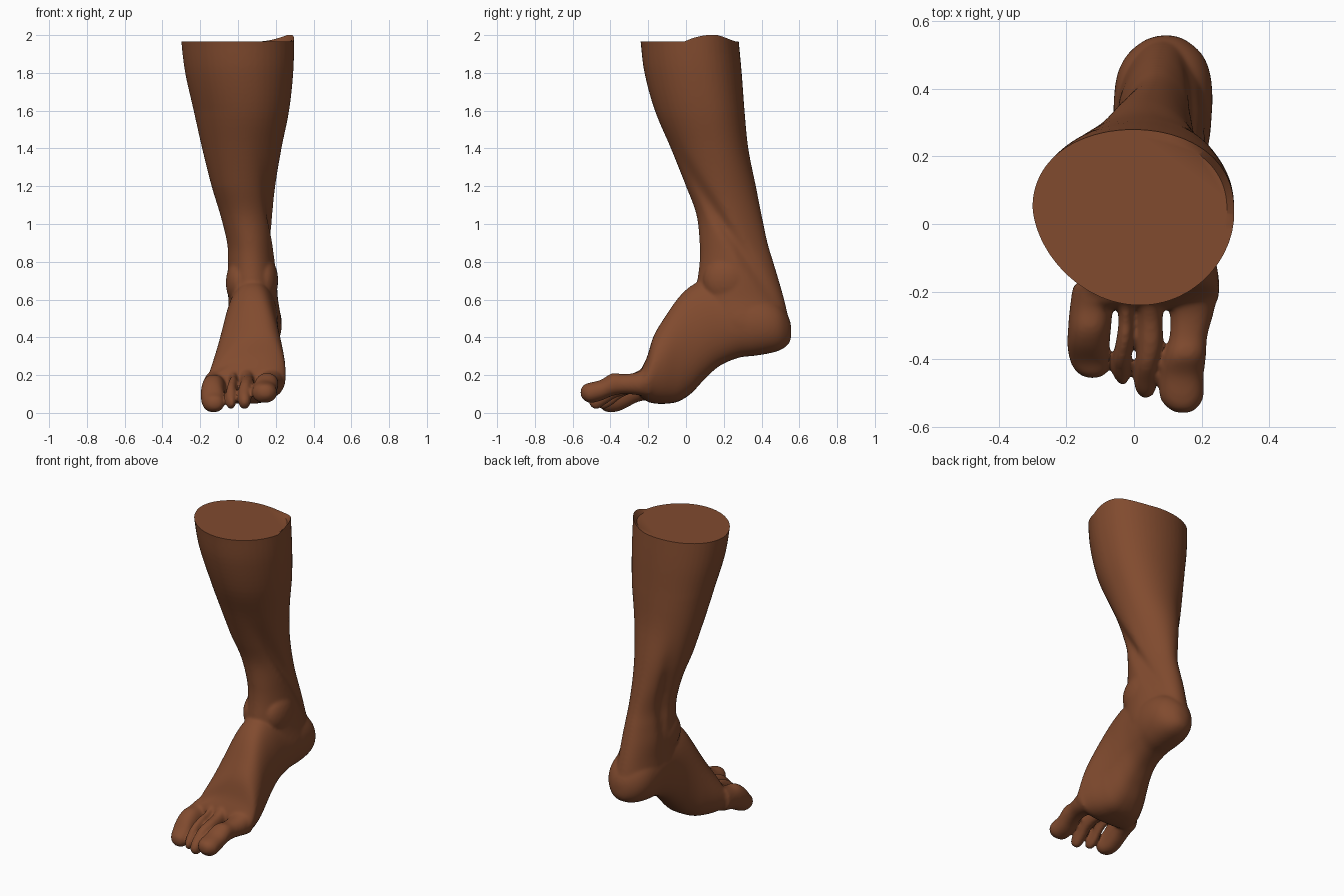
import bpy, bmesh, math
from mathutils import Matrix, Vector

if "Cube" in bpy.data.objects:
    bpy.data.objects.remove(bpy.data.objects["Cube"])

SIDES = 48
bm = bmesh.new()


def smooth_rows(rows, steps=5):
    """Catmull-Rom interpolation between section rows."""
    out = []
    for i in range(len(rows) - 1):
        quad = [rows[max(i - 1, 0)], rows[i], rows[i + 1], rows[min(i + 2, len(rows) - 1)]]
        for s in range(steps):
            t = s / steps
            out.append([0.5 * (2 * b + (c - a) * t + (2 * a - 5 * b + 4 * c - d) * t * t
                               + (3 * b - a - 3 * c + d) * t ** 3) for a, b, c, d in zip(*quad)])
    return out + [list(rows[-1])]


def loft(rows, point):
    """Skin a closed tube; point(row, angle) gives each section vertex."""
    rings = [[bm.verts.new(point(r, 2 * math.pi * k / SIDES)) for k in range(SIDES)]
             for r in smooth_rows(rows)]
    for a, b in zip(rings, rings[1:]):
        for k in range(SIDES):
            j = (k + 1) % SIDES
            bm.faces.new((a[k], a[j], b[j], b[k]))
    bm.faces.new(rings[0][::-1])
    bm.faces.new(rings[-1])


def leg_point(row, ang):
    # horizontal section: z, x0, x1, y0, y1, narrowing toward the back
    z, x0, x1, y0, y1, taper = row
    c, s = math.cos(ang), math.sin(ang)
    x = (x0 + x1) / 2 + (x1 - x0) / 2 * c * (1 - taper * max(s, 0))
    y = (y0 + y1) / 2 + (y1 - y0) / 2 * s
    # upper calf: fuller behind, shin drawn in toward the inner side
    calf = min(1, max(0, (z - 1.2) / 0.4))
    y += calf * 0.03 * c * c
    x += calf * 0.02 * max(0, -s)
    # diagonal calf crease on one side, tendon hollow on the other
    fade = max(0, 1 - abs(z - 0.98) / 0.55)
    crease = 0.2 - (z - 1) * 0.65 if c > 0 else 0.3
    x -= math.copysign(0.026, c) * fade * min(1, 3 * abs(c)) * math.exp(-((y - crease) / 0.04) ** 2)
    return (x, y, z)


def foot_point(row, ang):
    # upright section: y, x0, x1, z0, z1, narrowing upward on the outer side
    y, x0, x1, z0, z1, taper = row
    c, s = math.cos(ang), math.sin(ang)
    h = (s + 1) / 2
    power = 0.85 - (min(0.25, max(0, taper)) if s < 0 else 0)
    x = (x0 + x1) / 2 + (x1 - x0) / 2 * math.copysign(abs(c) ** power, c)
    x += taper * h * h * (x1 - x)
    return (x, y, (z0 + z1) / 2 + (z1 - z0) / 2 * s)


# lower leg down into the heel, left long at the top and trimmed below
loft([(2.06, -.305, .29, -.25, .27, 0), (1.96, -.30, .296, -.24, .28, 0),
      (1.8, -.28, .292, -.22, .295, 0), (1.6, -.235, .27, -.165, .31, 0),
      (1.4, -.19, .23, -.08, .33, 0), (1.2, -.14, .197, 0, .37, .05),
      (1.05, -.095, .184, .055, .40, .12), (.9, -.06, .188, .072, .432, .18),
      (.8, -.057, .195, .072, .462, .15), (.7, -.06, .205, .06, .492, .1),
      (.6, -.055, .212, .05, .52, .04), (.5, -.055, .228, .08, .543, 0),
      (.44, -.045, .225, .12, .552, 0), (.40, -.02, .2, .16, .53, 0)], leg_point)

# heel, arch and ball of the foot
loft([(.557, .075, .115, .40, .46, 0), (.542, .03, .155, .363, .51, 0),
      (.50, -.02, .202, .333, .57, 0), (.44, -.05, .226, .315, .61, 0),
      (.36, -.06, .232, .302, .64, 0), (.28, -.06, .225, .292, .66, 0),
      (.18, -.062, .215, .25, .69, .03), (.10, -.075, .213, .18, .70, .06),
      (.03, -.10, .215, .105, .675, .14), (-.04, -.135, .225, .06, .61, .27),
      (-.11, -.17, .242, .048, .51, .38), (-.17, -.19, .252, .05, .41, .42),
      (-.205, -.192, .252, .06, .30, .32), (-.235, -.185, .243, .08, .235, .1),
      (-.25, -.165, .225, .10, .20, 0)], foot_point)

# big toe, two middle toes, outer toe
toes = [
    [(-.19, .08, .247, .08, .25), (-.26, .105, .236, .095, .215), (-.33, .105, .217, .10, .205),
     (-.39, .09, .213, .09, .21), (-.45, .076, .206, .065, .175), (-.51, .076, .206, .053, .16),
     (-.542, .098, .188, .07, .148), (-.558, .125, .165, .09, .125)],
    [(-.19, .0, .085, .09, .26), (-.28, .01, .085, .10, .21), (-.36, .01, .085, .085, .192),
     (-.42, .003, .074, .05, .17), (-.47, 0, .068, .02, .125), (-.5, .01, .06, .03, .095),
     (-.514, .025, .045, .05, .07)],
    [(-.19, -.055, .0, .09, .25), (-.28, -.046, -.002, .10, .205), (-.34, -.052, -.002, .08, .19),
     (-.40, -.064, -.009, .035, .155), (-.44, -.064, -.01, .02, .11), (-.465, -.05, -.018, .03, .08),
     (-.476, -.04, -.026, .045, .065)],
    [(-.18, -.18, -.05, .07, .23), (-.25, -.19, -.062, .06, .205), (-.31, -.195, -.068, .03, .2),
     (-.36, -.197, -.072, .008, .168), (-.41, -.187, -.07, .004, .112), (-.44, -.167, -.08, .015, .09),
     (-.455, -.14, -.105, .035, .07)]]
for toe in toes:
    loft([r + (0,) for r in toe], foot_point)

# ankle bones
for centre, size in [((.005, .20, .69), (.07, .12, .12)), ((.14, .22, .70), (.073, .13, .13))]:
    bmesh.ops.create_icosphere(bm, subdivisions=3, radius=1,
                               matrix=Matrix.LocRotScale(Vector(centre), None, Vector(size)))

bmesh.ops.recalc_face_normals(bm, faces=bm.faces)
mesh = bpy.data.meshes.new("leg_and_foot")
bm.to_mesh(mesh)
bm.free()
leg = bpy.data.objects.new("leg_and_foot", mesh)
bpy.context.collection.objects.link(leg)

# fuse into one skin
remesh = leg.modifiers.new("fuse", 'REMESH')
remesh.mode = 'VOXEL'
remesh.voxel_size = 0.008
soften = leg.modifiers.new("soften", 'SMOOTH')
soften.factor = 0.5
soften.iterations = 12
bpy.context.view_layer.update()
fused = bpy.data.meshes.new_from_object(leg.evaluated_get(bpy.context.evaluated_depsgraph_get()))
leg.modifiers.clear()
leg.data = fused

# flat cut at the top with a raised lip on one side
bm = bmesh.new()
bm.from_mesh(fused)
bmesh.ops.bisect_plane(bm, geom=bm.verts[:] + bm.edges[:] + bm.faces[:], dist=1e-5,
                       plane_co=(0, 0, 1.965), plane_no=(0, 0, 1), clear_outer=True)
rim = [e for e in bm.edges if e.is_boundary]
new = bmesh.ops.extrude_edge_only(bm, edges=rim)["geom"]
inner = [v for v in new if isinstance(v, bmesh.types.BMVert)]
for v in inner:
    v.co.x *= 0.93
    v.co.y = 0.02 + (v.co.y - 0.02) * 0.93
bmesh.ops.holes_fill(bm, edges=[e for e in new if isinstance(e, bmesh.types.BMEdge)], sides=0)
inner = set(inner)
for v in bm.verts:
    if v.co.z > 1.9 and v not in inner:
        side = min(1, max(0, (v.co.x - 0.1) / 0.16))
        near = max(0, 1 - ((v.co.y - 0.14) / 0.15) ** 2)
        v.co.z += 0.036 * side * near * (v.co.z - 1.9) / 0.065
bmesh.ops.recalc_face_normals(bm, faces=bm.faces)
bm.to_mesh(fused)
bm.free()

skin = bpy.data.materials.new("brown skin")
skin.diffuse_color = (0.22, 0.07, 0.028, 1)
skin.use_nodes = True
skin.node_tree.nodes["Principled BSDF"].inputs["Base Color"].default_value = skin.diffuse_color
fused.materials.clear()
fused.materials.append(skin)

bpy.context.view_layer.objects.active = leg
leg.select_set(True)
bpy.ops.object.shade_smooth_by_angle(angle=math.radians(40))
